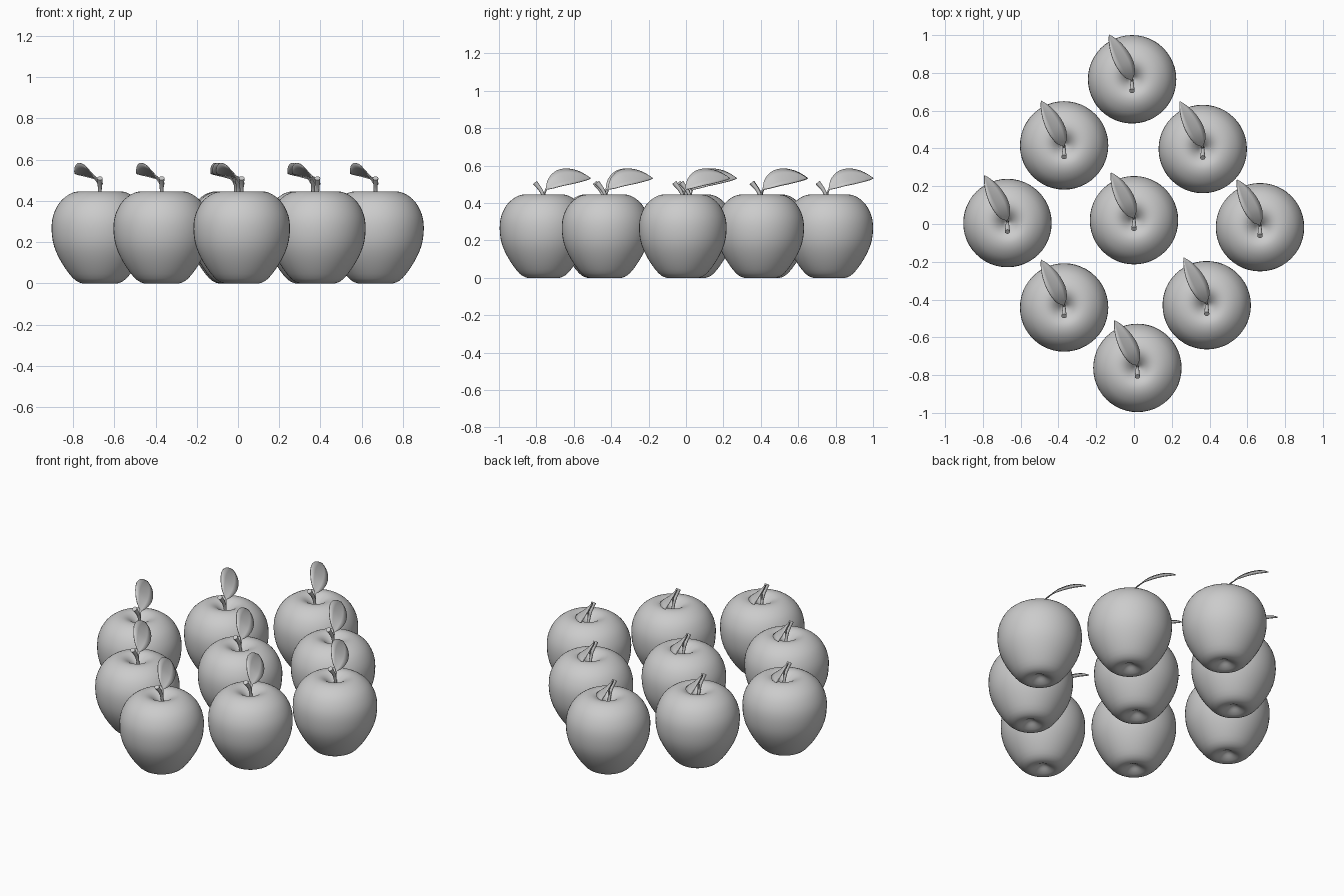
import bpy, bmesh, math
from mathutils import Vector

if "Cube" in bpy.data.objects:
    bpy.data.objects.remove(bpy.data.objects["Cube"])

# apple centre x, y and a small shift of its stem and leaf
APPLES = [(-0.01, 0.766, -0.016), (-0.37, 0.416, -0.016), (0.364, 0.397, 0),
          (-0.67, 0.005, 0), (0, 0.02, 0), (0.667, -0.017, 0),
          (-0.37, -0.442, 0), (0.385, -0.43, 0), (0.018, -0.762, 0)]


def smooth_path(points, steps):
    """Catmull-Rom curve through the points."""
    p = [Vector(q) for q in points]
    p = [2 * p[0] - p[1]] + p + [2 * p[-1] - p[-2]]
    out = []
    for i in range(1, len(p) - 2):
        a, b, c, d = p[i - 1:i + 3]
        for k in range(steps):
            t = k / steps
            out.append(0.5 * (2 * b + (c - a) * t + (2 * a - 5 * b + 4 * c - d) * t ** 2
                              + (3 * b - a - 3 * c + d) * t ** 3))
    return out + [p[-2]]


def finish(bm, name, smooth=True):
    bmesh.ops.remove_doubles(bm, verts=bm.verts, dist=1e-5)
    bmesh.ops.recalc_face_normals(bm, faces=bm.faces)
    for f in bm.faces:
        f.smooth = smooth
    me = bpy.data.meshes.new(name)
    bm.to_mesh(me)
    bm.free()
    return me


def loft(bm, rings, closed):
    """Join successive rows of points with quads."""
    rows = [[bm.verts.new(p) for p in r] for r in rings]
    for a, b in zip(rows, rows[1:]):
        n = len(a)
        for j in range(n if closed else n - 1):
            k = (j + 1) % n
            bm.faces.new((a[j], a[k], b[k], b[j]))
    return rows


# Fruit: lathed profile with a dimple at both ends
PROFILE = [(0, 0.03, 0), (0.02, 0.024, 0), (0.05, 0.007, 0), (0.085, 0, 0), (0.13, 0.025, 0),
           (0.185, 0.1, 0), (0.222, 0.18, 0), (0.234, 0.26, 0), (0.226, 0.33, 0),
           (0.195, 0.392, 0), (0.15, 0.431, 0), (0.105, 0.446, 0), (0.068, 0.439, 0),
           (0.037, 0.415, 0), (0.015, 0.388, 0), (0, 0.38, 0)]
SEG = 48
bm = bmesh.new()
loft(bm, [[(p.x * math.cos(2 * math.pi * j / SEG), p.x * math.sin(2 * math.pi * j / SEG), p.y)
           for j in range(SEG)] for p in smooth_path(PROFILE, 3)], True)
fruit = finish(bm, "fruit")

# Stem: tube leaning forward, flared at the tip
path = smooth_path([(0, 0.012, 0.37), (0, 0.004, 0.42), (0, -0.012, 0.465), (0, -0.046, 0.51)], 4)
bm = bmesh.new()
rings = []
for i, p in enumerate(path):
    d = (path[min(i + 1, len(path) - 1)] - path[max(i - 1, 0)]).normalized()
    side, up = Vector((1, 0, 0)), d.cross(Vector((1, 0, 0)))
    r = 0.008 + 0.006 * (i / (len(path) - 1)) ** 3
    rings.append([p + r * (side * math.cos(a) + up * math.sin(a))
                  for a in (2 * math.pi * j / 12 for j in range(12))])
rows = loft(bm, rings, True)
bm.faces.new(rows[-1])
bm.faces.new(rows[0])
stem = finish(bm, "stem")

# Leaf: arched, tilted blade on a narrow stalk, creased along the midrib
mid = smooth_path([(0, 0.008, 0.40), (0, 0.008, 0.455), (-0.01, 0.03, 0.493),
                   (-0.03, 0.08, 0.524), (-0.06, 0.14, 0.538), (-0.092, 0.2, 0.54),
                   (-0.122, 0.252, 0.532)], 4)
across = Vector((0.042, 0.02, -0.041))
bm = bmesh.new()
rows = []
for i, p in enumerate(mid):
    t = max(0, (i - 6) / (len(mid) - 7))
    w = max(0.1 * (i < 12), math.sin(math.pi * t ** 0.9) ** 0.85 if 0 < t < 1 else 0)
    rows.append([p + across * w * s + Vector((0, 0, 0.006)) * w * abs(s)
                 for s in (-1, -0.5, 0, 0.5, 1)])
loft(bm, rows, False)
leaf = finish(bm, "leaf")

# Nine apples in a diamond
for n, (x, y, dy) in enumerate(APPLES, 1):
    for part, me, off in (("fruit", fruit, 0), ("stem", stem, dy), ("leaf", leaf, dy)):
        ob = bpy.data.objects.new(f"apple_{part}_{n}", me)
        ob.location = (x, y + off, 0)
        bpy.context.collection.objects.link(ob)
        if part == "leaf":
            sol = ob.modifiers.new("thickness", 'SOLIDIFY')
            sol.thickness = 0.004
            sol.offset = 0
        elif part == "stem":
            bpy.context.view_layer.objects.active = ob
bpy.ops.object.select_all(action='DESELECT')
for ob in bpy.context.collection.objects:
    ob.select_set("stem" in ob.name and ob.name.endswith("_1"))
bpy.ops.object.shade_smooth_by_angle(angle=math.radians(40))
